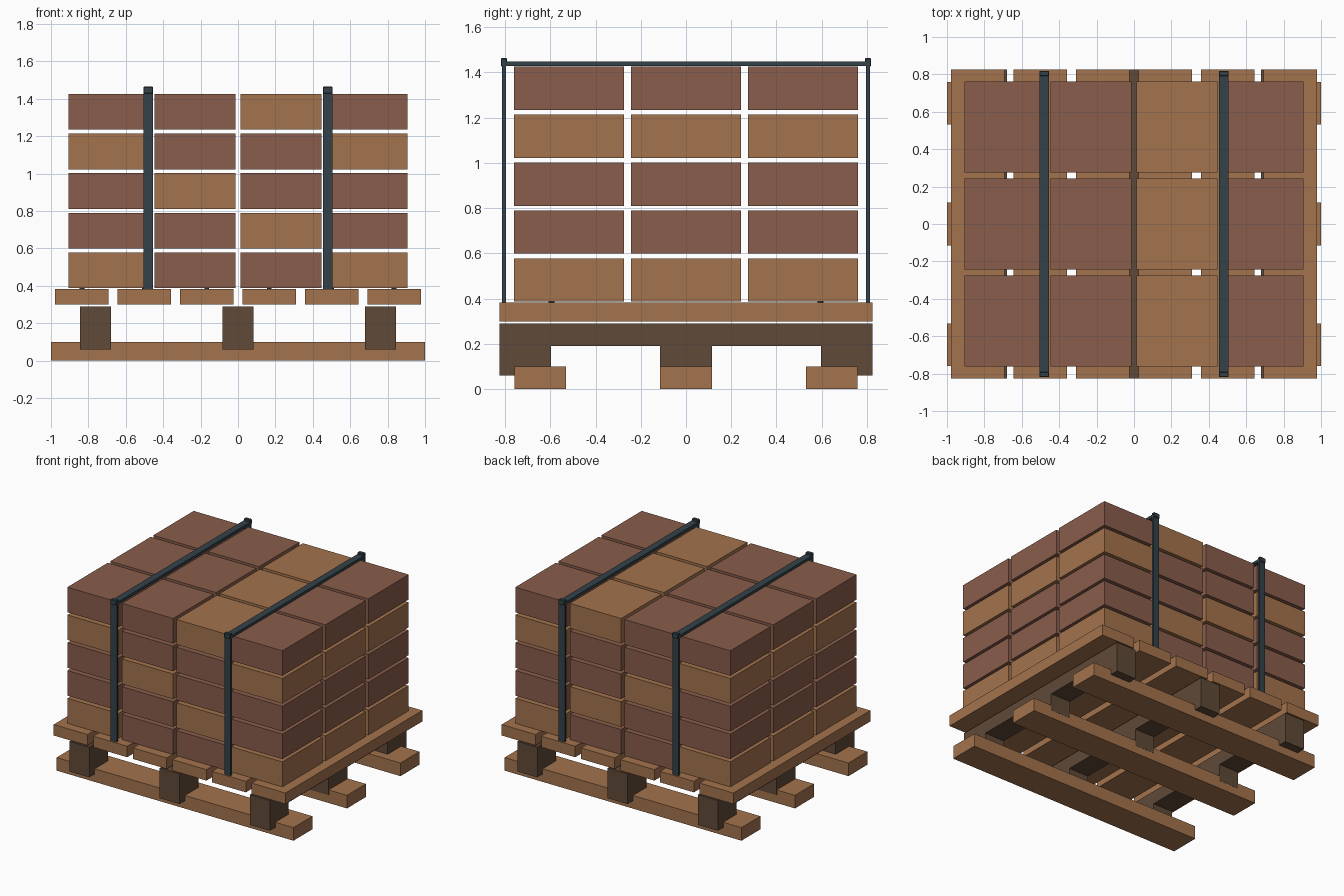
import bpy
import bmesh
from mathutils import Matrix, Vector

cube = bpy.data.objects.get("Cube")
if cube:
    bpy.data.objects.remove(cube, do_unlink=True)


def material(name, rgb):
    m = bpy.data.materials.new(name)
    m.use_nodes = True
    m.diffuse_color = (*rgb, 1)
    m.node_tree.nodes["Principled BSDF"].inputs["Base Color"].default_value = (*rgb, 1)
    return m


tan = material("tan wood", (0.367, 0.171, 0.074))
brown = material("red brown", (0.25, 0.11, 0.07))
dark = material("dark wood", (0.115, 0.067, 0.04))
steel = material("dark steel", (0.033, 0.055, 0.066))


def finish(name, bm, mat):
    bmesh.ops.recalc_face_normals(bm, faces=bm.faces)
    mesh = bpy.data.meshes.new(name)
    bm.to_mesh(mesh)
    bm.free()
    mesh.materials.append(mat)
    obj = bpy.data.objects.new(name, mesh)
    bpy.context.collection.objects.link(obj)
    return obj


def box(name, centre, size, mat):
    bm = bmesh.new()
    bmesh.ops.create_cube(bm, size=1, matrix=Matrix.Translation(centre) @ Matrix.Diagonal((*size, 1)))
    return finish(name, bm, mat)


# Bottom runners
for y in (-0.645, 0, 0.645):
    box("bottom_board", (0, y, 0.05), (2, 0.228, 0.1), tan)

# Notched stringers: side profile extruded across x
half_profile = [(0.115, 0.06), (0.115, 0.19), (0.597, 0.19), (0.597, 0.06), (0.825, 0.06), (0.825, 0.29)]
profile = half_profile + [(-y, z) for y, z in reversed(half_profile)]
for x in (-0.762, 0, 0.762):
    bm = bmesh.new()
    face = bm.faces.new([bm.verts.new((x - 0.084, y, z)) for y, z in profile])
    side = bmesh.ops.extrude_face_region(bm, geom=[face])["geom"]
    moved = [v for v in side if isinstance(v, bmesh.types.BMVert)]
    bmesh.ops.translate(bm, verts=moved, vec=Vector((0.168, 0, 0)))
    finish("stringer", bm, dark)

# Deck boards and nail heads
for i in range(6):
    x = (i - 2.5) * 0.334
    box("deck_board", (x, 0, 0.341), (0.286, 1.65, 0.084), tan)
    for y in (-0.595, 0.595):
        bm = bmesh.new()
        bmesh.ops.create_cone(bm, cap_ends=True, segments=8, radius1=0.013, radius2=0.013,
                              depth=0.01, matrix=Matrix.Translation((x, y, 0.384)))
        finish("nail_head", bm, steel)

# Stacked blocks, colours stepping diagonally through the layers
for layer in range(5):
    for col in range(4):
        for row in range(3):
            centre = ((col - 1.5) * 0.461, (row - 1) * 0.518, 0.482 + layer * 0.212)
            mat = tan if (col + layer) % 3 == 0 else brown
            box("block", centre, (0.432, 0.487, 0.191), mat)

# Straps with corner guards
for x in (-0.48, 0.48):
    box("strap_top", (x, 0, 1.439), (0.052, 1.62, 0.02), steel)
    for s in (-1, 1):
        box("strap_side", (x, s * 0.805, 0.911), (0.052, 0.017, 1.056), steel)
        guard = box("strap_corner", (x, s * 0.805, 1.446), (0.052, 0.028, 0.037), steel)
        bevel = guard.modifiers.new("soft edges", 'BEVEL')
        bevel.width = 0.004
        bevel.segments = 1
